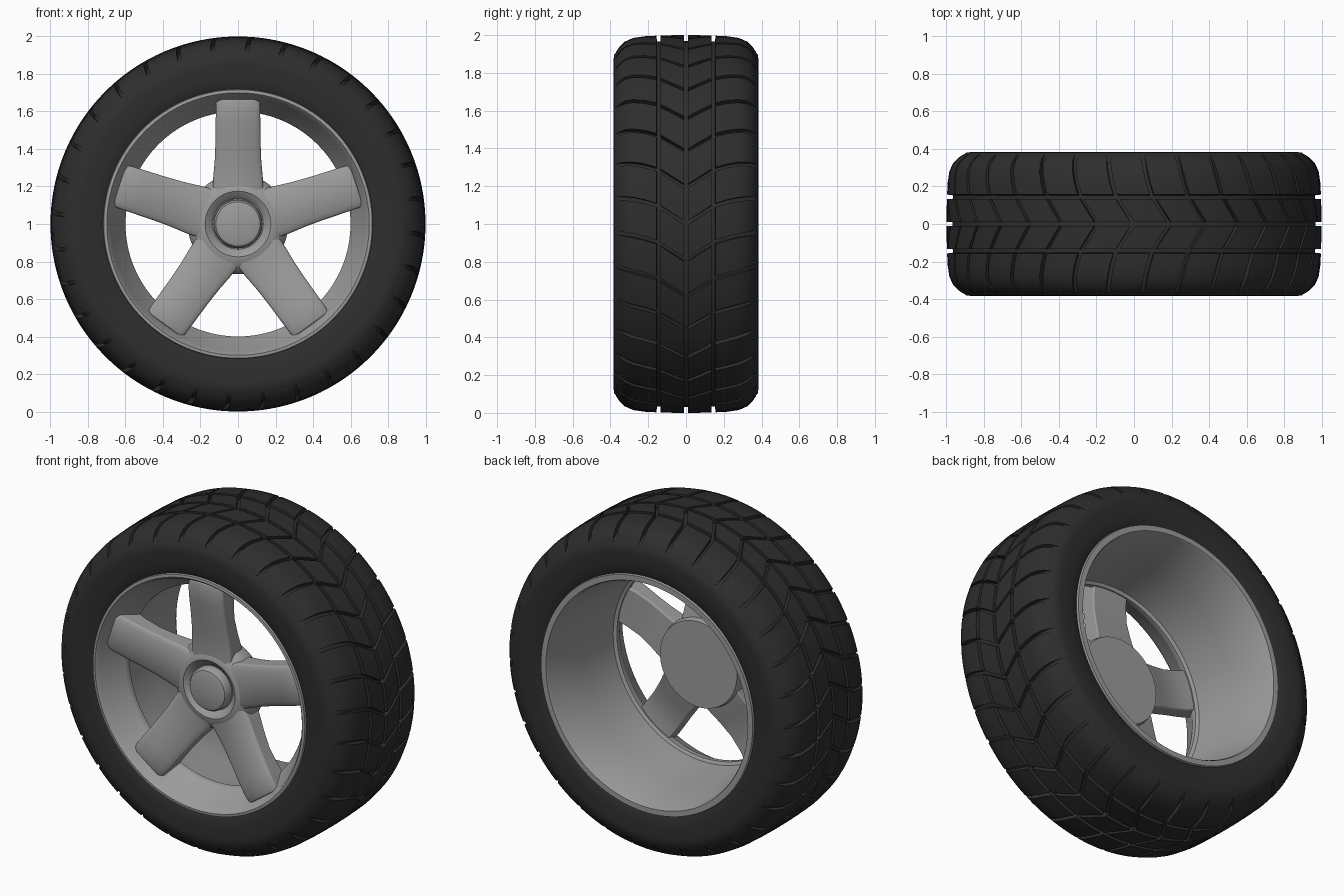
import bpy, bmesh, math

if "Cube" in bpy.data.objects:
    bpy.data.objects.remove(bpy.data.objects["Cube"])

CZ = 1.0  # axle height


def material(name, v):
    m = bpy.data.materials.new(name)
    m.diffuse_color = (v, v, v, 1)
    m.use_nodes = True
    m.node_tree.nodes["Principled BSDF"].inputs["Base Color"].default_value = m.diffuse_color
    return m


RUBBER = material("black_rubber", 0.027)
ALLOY = material("grey_alloy", 0.33)


def finish(bm, name, mat, angle=35, bevel=0):
    bmesh.ops.recalc_face_normals(bm, faces=bm.faces)
    me = bpy.data.meshes.new(name)
    bm.to_mesh(me)
    bm.free()
    me.materials.append(mat)
    me.polygons.foreach_set("use_smooth", [True] * len(me.polygons))
    me.set_sharp_from_angle(angle=math.radians(angle))
    ob = bpy.data.objects.new(name, me)
    bpy.context.collection.objects.link(ob)
    if bevel:
        b = ob.modifiers.new("bevel", "BEVEL")
        b.width, b.segments, b.limit_method = bevel, 3, "ANGLE"
        b.angle_limit = math.radians(40)
    return ob


def polar(r, y, a):
    return (r * math.cos(a), y, CZ + r * math.sin(a))


def lathe(name, profile, mat, closed=False, n=128, angle=35):
    """Spin (radius, y) points about the axle; radius 0 closes to a pole."""
    bm = bmesh.new()
    rings = []
    for r, y in profile:
        if r == 0:
            rings.append([bm.verts.new(polar(0, y, 0))] * n)
        else:
            rings.append([bm.verts.new(polar(r, y, math.tau * i / n)) for i in range(n)])
    pairs = list(zip(rings, rings[1:]))
    if closed:
        pairs.append((rings[-1], rings[0]))
    for a, b in pairs:
        for i in range(n):
            j = (i + 1) % n
            bm.faces.new(list(dict.fromkeys((a[i], a[j], b[j], b[i]))))
    return finish(bm, name, mat, angle)


# Tyre carcass: sidewalls and groove floor
half = [(.712, .362), (.735, .374), (.78, .380), (.85, .385), (.895, .381),
        (.925, .356), (.945, .315), (.96, .25), (.967, .13)]
lathe("tyre_body", [(r, -y) for r, y in half] + [(.968, 0)] + half[::-1], RUBBER)

# Tread blocks: two bands per side, swept into a V
INNER = [(.011, 1.0), (.05, 1.0), (.09, .999), (.134, .998)]
OUTER = [(.157, .997), (.22, .994), (.28, .985), (.325, .965), (.352, .938), (.369, .913), (.377, .893)]
COUNT, GAP, STEPS = 32, .011, 4
PITCH = math.tau / COUNT


def sweep(y):
    if y < .145:
        return .66 * y
    t = (y - .145) / .235
    return .096 + .085 * t - .035 * t * t


def tread_block(bm, band, side, start):
    def grid(drop, shrink):
        return [[bm.verts.new(polar(r - drop, side * y * shrink,
                 start + sweep(y) + GAP + (PITCH - 2 * GAP) * k / STEPS))
                 for k in range(STEPS + 1)] for y, r in band]
    top, low = grid(0, 1), grid(.05, .96 if band is OUTER else 1)
    for g in (top, low):
        for a, b in zip(g, g[1:]):
            for k in range(STEPS):
                bm.faces.new((a[k], a[k + 1], b[k + 1], b[k]))

    def border(g):
        return (g[0][:-1] + [row[-1] for row in g[:-1]]
                + g[-1][:0:-1] + [row[0] for row in g[:0:-1]])
    t, l = border(top), border(low)
    for i in range(len(t)):
        j = (i + 1) % len(t)
        bm.faces.new((t[i], t[j], l[j], l[i]))


bm = bmesh.new()
for i in range(COUNT):
    for side in (-1, 1):
        for band in (INNER, OUTER):
            tread_block(bm, band, side, i * PITCH)
finish(bm, "tread_blocks", RUBBER)

# Rim: front lip, dished face, opening and tapered barrel
lathe("rim", [(.72, -.362), (.716, -.378), (.70, -.380), (.687, -.365), (.677, -.335),
              (.605, -.225), (.60, -.215), (.60, -.19), (.618, -.18), (.645, .08),
              (.675, .365), (.682, .378), (.715, .378), (.72, .362)], ALLOY, closed=True)

# Hub with a shallow seat round the cap
lathe("hub", [(0, -.245), (.135, -.245), (.15, -.262), (.175, -.278), (.21, -.272),
              (.25, -.245), (.268, -.215), (.268, -.15), (.26, -.12), (0, -.12)],
      ALLOY, n=64)
lathe("hub_cap", [(0, -.305), (.10, -.303), (.118, -.297), (.128, -.283), (.13, -.235), (0, -.235)],
      ALLOY, n=64)

# Five spokes, lofted from (radius, half width, front y, back y)
SECTIONS = [(.17, .135, -.272, -.14), (.25, .132, -.275, -.15), (.34, .124, -.288, -.175),
            (.44, .120, -.305, -.20), (.54, .119, -.322, -.205), (.62, .118, -.332, -.195),
            (.665, .116, -.325, -.27)]
for s in range(5):
    a = math.pi / 2 + s * math.tau / 5
    c, d = math.cos(a), math.sin(a)
    bm = bmesh.new()
    loops = []
    for r, w, f, b in SECTIONS:
        pts = [(-w, b), (-w, f + .018), (-w + .03, f), (w - .03, f), (w, f + .018), (w, b)]
        loops.append([bm.verts.new((r * c - u * d, y, CZ + r * d + u * c)) for u, y in pts])
    for p, q in zip(loops, loops[1:]):
        for i in range(6):
            j = (i + 1) % 6
            bm.faces.new((p[i], p[j], q[j], q[i]))
    bm.faces.new(loops[0])
    bm.faces.new(loops[-1])
    finish(bm, "spoke_%d" % (s + 1), ALLOY, 50, bevel=.008)
